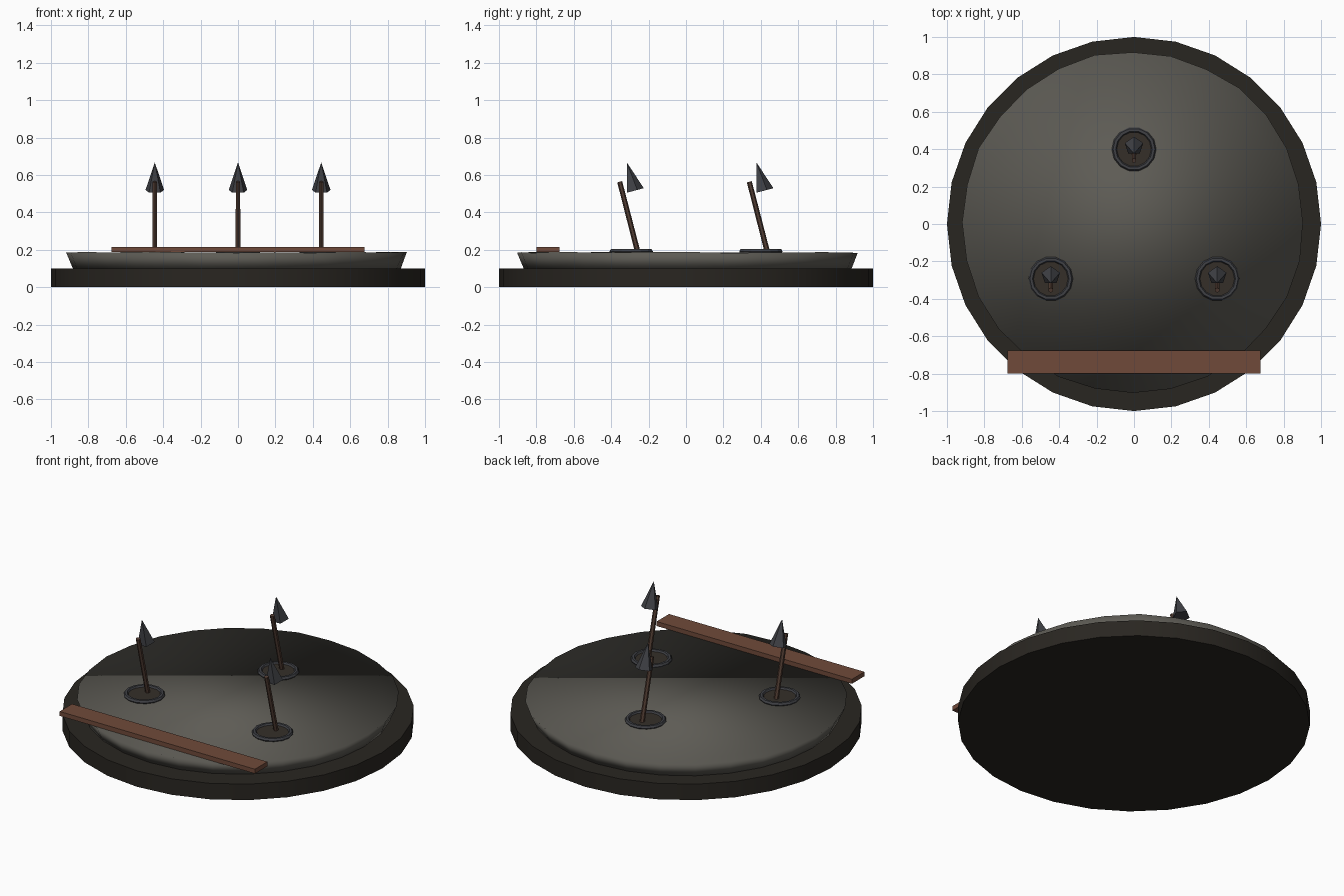
import bpy
import math
import random

if "Cube" in bpy.data.objects:
    bpy.data.objects.remove(bpy.data.objects["Cube"])

random.seed(4)


def material(name, rgb):
    mat = bpy.data.materials.new(name)
    mat.diffuse_color = (*rgb, 1)
    mat.use_nodes = True
    mat.node_tree.nodes["Principled BSDF"].inputs["Base Color"].default_value = mat.diffuse_color
    return mat


DARK = material("dark_stone", (0.022, 0.019, 0.015))
STONE = material("grey_stone", (0.11, 0.105, 0.09))
WOOD = material("plank_wood", (0.16, 0.068, 0.042))
SHAFT = material("shaft_wood", (0.085, 0.047, 0.033))
METAL = material("iron", (0.05, 0.052, 0.06))
PIT = material("hole", (0.035, 0.028, 0.022))


def finish(name, mat, smooth=False):
    ob = bpy.context.object
    ob.name = name
    ob.data.materials.append(mat)
    if smooth:
        bpy.ops.object.shade_smooth_by_angle(angle=math.radians(40))
    return ob


def cone(name, mat, sides, r1, r2, depth, loc, tilt=0.0, smooth=False):
    bpy.ops.mesh.primitive_cone_add(vertices=sides, radius1=r1, radius2=r2, depth=depth,
                                    location=loc, rotation=(tilt, 0, 0))
    return finish(name, mat, smooth)


# Round base
cone("base", DARK, 28, 1.0, 1.0, 0.10, (0, 0, 0.05), smooth=True)

# Flared stone slab with a slightly uneven rim
slab = cone("slab", STONE, 28, 0.875, 0.912, 0.09, (-0.006, 0.009, 0.141))
for v in slab.data.vertices:
    if v.co.z > 0:
        k = 1 + random.uniform(-0.006, 0.006)
        v.co.x *= k
        v.co.y *= k
        v.co.z += random.uniform(-0.003, 0.003)
bpy.ops.object.shade_smooth()

# Plank across the front edge
bpy.ops.mesh.primitive_cube_add(size=1, location=(0, -0.738, 0.201))
bpy.context.object.scale = (1.355, 0.123, 0.028)
finish("plank", WOOD)

# Spears leaning forward out of ringed holes
TILT = math.radians(15)
for i, (x, y) in enumerate([(0, 0.40), (-0.445, -0.293), (0.445, -0.293)]):
    cone(f"hole_{i}", PIT, 12, 0.1, 0.1, 0.02, (x, y, 0.183))
    bpy.ops.mesh.primitive_torus_add(location=(x, y, 0.191), major_radius=0.105,
                                     minor_radius=0.014, major_segments=14, minor_segments=6)
    finish(f"hole_ring_{i}", METAL)
    cone(f"spear_shaft_{i}", SHAFT, 6, 0.0145, 0.0135, 0.39, (x, y - 0.013, 0.375),
         math.radians(14.4))
    h = 0.157
    cone(f"spear_tip_{i}", METAL, 5, 0.052, 0, h,
         (x, y + 0.017 - h / 2 * math.sin(TILT), 0.516 + h / 2 * math.cos(TILT)), TILT)
